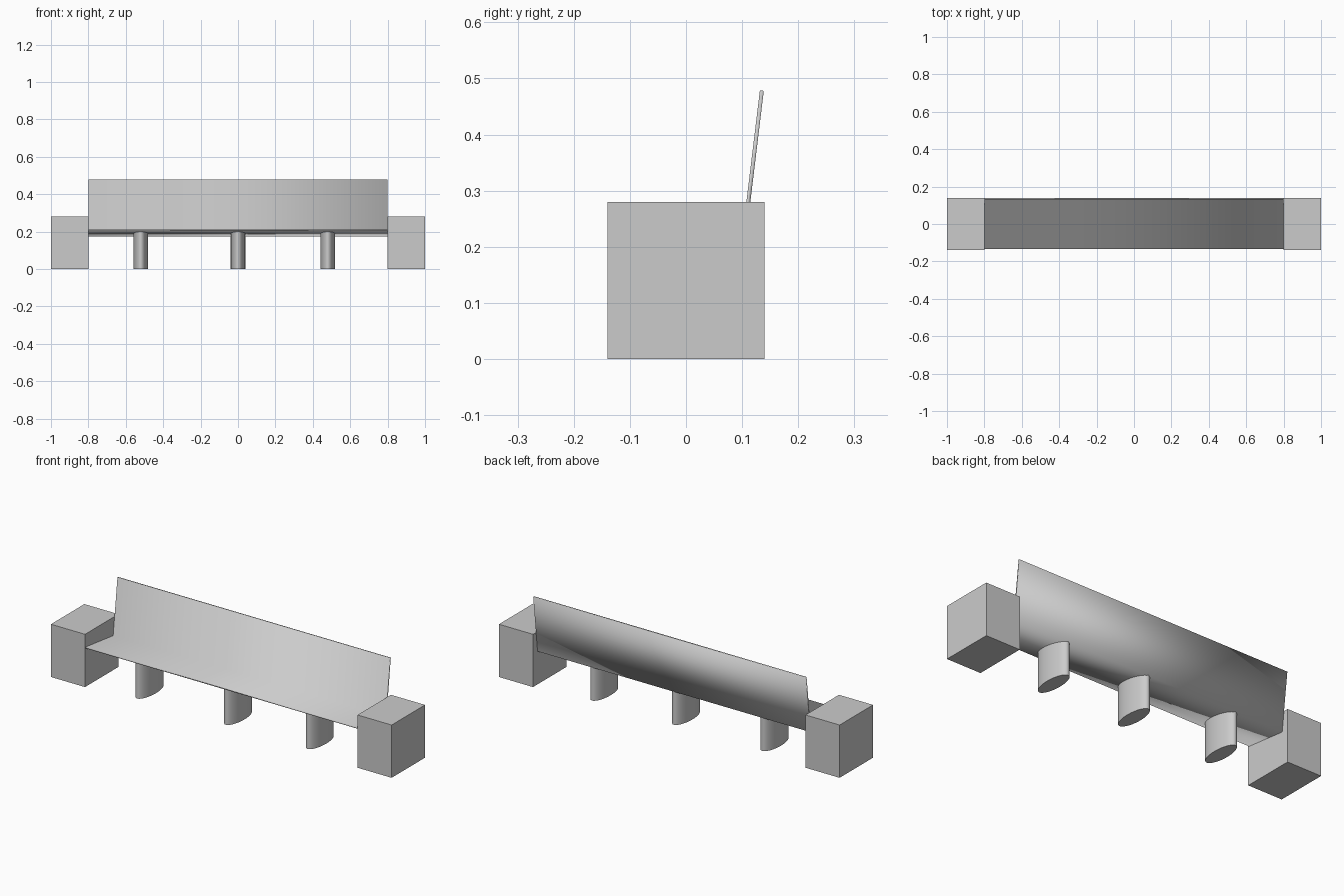
import bpy, bmesh, math
from mathutils import Matrix, Vector

cube = bpy.data.objects.get("Cube")
if cube:
    bpy.data.objects.remove(cube, do_unlink=True)

GREY = (0.6, 0.6, 0.6, 1.0)
grey = bpy.data.materials.new("plain_grey")
grey.use_nodes = True
grey.diffuse_color = GREY
grey.node_tree.nodes["Principled BSDF"].inputs["Base Color"].default_value = GREY


def add_object(name, bm):
    bmesh.ops.recalc_face_normals(bm, faces=bm.faces)
    mesh = bpy.data.meshes.new(name)
    bm.to_mesh(mesh)
    bm.free()
    mesh.materials.append(grey)
    obj = bpy.data.objects.new(name, mesh)
    bpy.context.collection.objects.link(obj)
    return obj


# Solid end blocks
for side, name in ((1, "left_end_block"), (-1, "right_end_block")):
    bm = bmesh.new()
    bmesh.ops.create_cube(bm, size=1, matrix=Matrix.Translation((side * 0.9, 0, 0.14))
                          @ Matrix.Diagonal((0.2, 0.28, 0.28, 1)))
    add_object(name, bm)

# Thin seat and backrest: one L-shaped sheet, tilted back and softly shaded
depth, height, thick = 0.238, 0.305, 0.007
profile = [(-depth, 0), (0, 0), (0, height), (-thick, height),
           (-thick, thick), (-depth, thick)]
tilt = Matrix.Translation((0, 0.102, 0.175)) @ Matrix.Rotation(math.radians(-6.9), 4, "X")
bm = bmesh.new()
verts = [bm.verts.new(tilt @ Vector((-0.8, y, z))) for y, z in profile]
end = bm.faces.new(verts)
swept = bmesh.ops.extrude_face_region(bm, geom=[end], use_keep_orig=True)["geom"]
bmesh.ops.translate(bm, vec=(1.6, 0, 0),
                    verts=[v for v in swept if isinstance(v, bmesh.types.BMVert)])
for face in bm.faces:
    face.smooth = True
add_object("seat_and_backrest", bm)

# Oval legs, with tops sloped to sit inside the seat
for x, name in ((-0.52, "right_leg"), (0, "middle_leg"), (0.48, "left_leg")):
    bm = bmesh.new()
    bmesh.ops.create_cone(bm, cap_ends=True, segments=48, radius1=1, radius2=1, depth=1,
                          matrix=Matrix.Translation((x, 0, 0.5))
                          @ Matrix.Diagonal((0.039, 0.103, 1, 1)))
    for v in bm.verts:
        if v.co.z > 0.5:
            v.co.z = 0.19 - 0.121 * v.co.y
    for face in bm.faces:
        face.smooth = len(face.verts) == 4
    add_object(name, bm)
